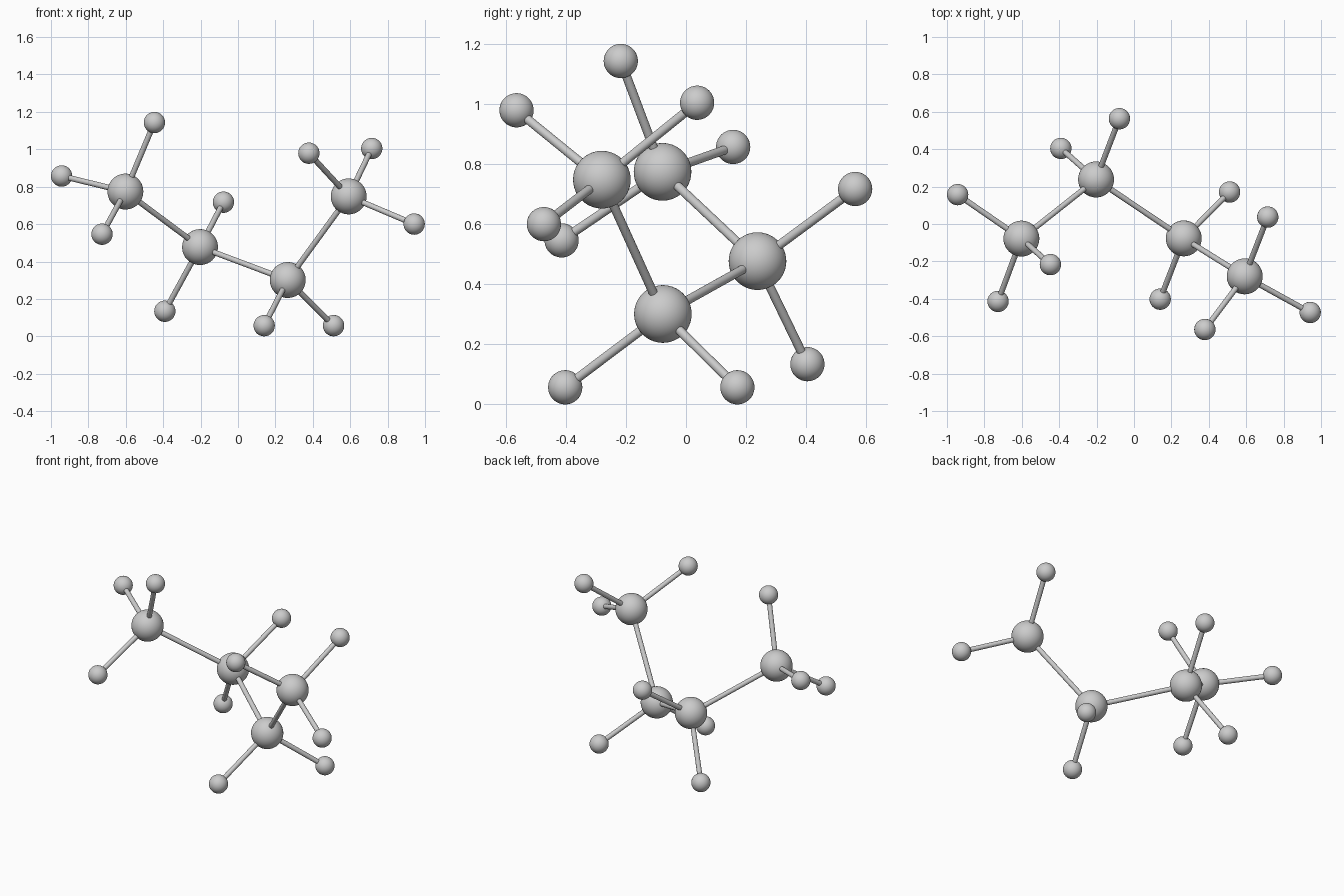
import bpy
from mathutils import Vector

if "Cube" in bpy.data.objects:
    bpy.data.objects.remove(bpy.data.objects["Cube"])

LARGE_R, SMALL_R, ROD_R = 0.096, 0.057, 0.015

# Four large balls of the chain, each with its attached small balls
chain = [
    ((-0.602, -0.078, 0.774), [(-0.447, -0.217, 1.143), (-0.943, 0.157, 0.857), (-0.727, -0.414, 0.546)]),
    ((-0.203, 0.238, 0.477), [(-0.078, 0.563, 0.717), (-0.391, 0.404, 0.134)]),
    ((0.266, -0.077, 0.301), [(0.140, -0.402, 0.057), (0.511, 0.171, 0.057)]),
    ((0.592, -0.280, 0.748), [(0.379, -0.564, 0.979), (0.715, 0.037, 1.004), (0.942, -0.473, 0.600)]),
]


def smooth(name):
    ob = bpy.context.object
    ob.name = name
    bpy.ops.object.shade_smooth_by_angle()


def ball(name, pos, radius):
    bpy.ops.mesh.primitive_ico_sphere_add(subdivisions=4, radius=radius, location=pos)
    smooth(name)


def rod(name, a, b):
    a, b = Vector(a), Vector(b)
    d = b - a
    bpy.ops.mesh.primitive_cylinder_add(
        vertices=24, radius=ROD_R, depth=d.length, location=(a + b) / 2,
        rotation=d.to_track_quat('Z', 'Y').to_euler())
    smooth(name)


# Balls and their short rods
for i, (centre, ends) in enumerate(chain, 1):
    ball(f"large_ball_{i}", centre, LARGE_R)
    for j, end in enumerate(ends, 1):
        ball(f"small_ball_{i}_{j}", end, SMALL_R)
        rod(f"outer_rod_{i}_{j}", centre, end)

# Rods joining the chain
for i in range(len(chain) - 1):
    rod(f"chain_rod_{i + 1}", chain[i][0], chain[i + 1][0])
